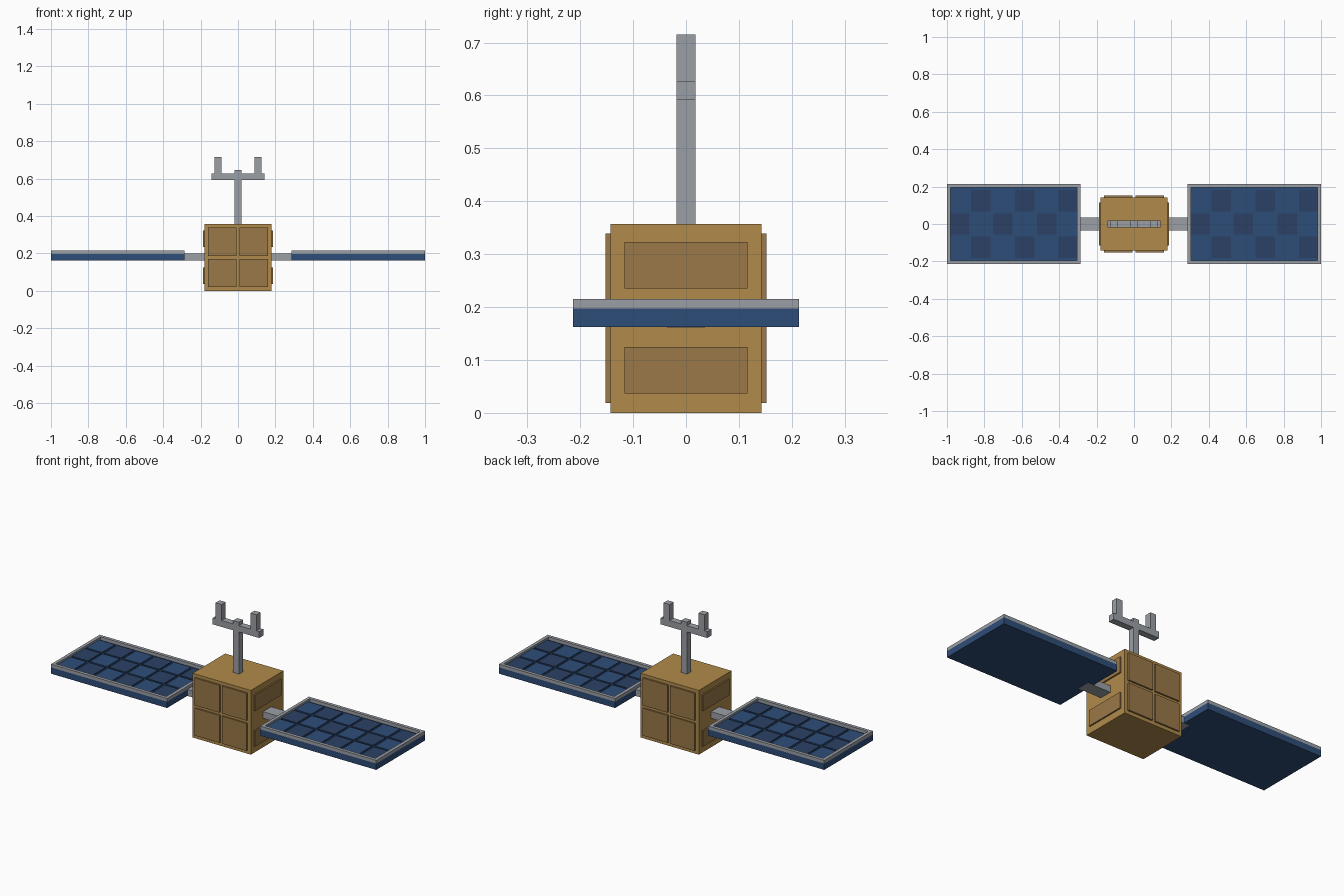
import bpy, bmesh
from mathutils import Matrix, Vector

if "Cube" in bpy.data.objects:
    bpy.data.objects.remove(bpy.data.objects["Cube"])


def material(name, r, g, b):
    m = bpy.data.materials.new(name)
    m.diffuse_color = (r, g, b, 1)
    m.use_nodes = True
    m.node_tree.nodes["Principled BSDF"].inputs["Base Color"].default_value = m.diffuse_color
    return m


gold = material("gold_foil", 0.44, 0.26, 0.07)
bronze = material("bronze_panel", 0.32, 0.19, 0.065)
blue = material("solar_blue", 0.027, 0.075, 0.19)
navy = material("solar_navy", 0.024, 0.053, 0.13)
grey = material("metal_grey", 0.33, 0.35, 0.38)


def boxes(name, spans, mat):
    """One object from boxes given as (x0, x1, y0, y1, z0, z1)."""
    bm = bmesh.new()
    for s in spans:
        lo, hi = Vector(s[0::2]), Vector(s[1::2])
        size = [abs(v) for v in hi - lo]
        bmesh.ops.create_cube(bm, size=1, matrix=Matrix.Translation((lo + hi) / 2)
                              @ Matrix.Diagonal((*size, 1)))
    me = bpy.data.meshes.new(name)
    bm.to_mesh(me)
    bm.free()
    me.materials.append(mat)
    ob = bpy.data.objects.new(name, me)
    bpy.context.collection.objects.link(ob)


# Body
boxes("body", [(-0.179, 0.179, -0.143, 0.143, 0, 0.357)], gold)

# Raised panels: four on the front and back, two on each side
for s, label in ((-1, "front"), (1, "back")):
    boxes(label + "_body_panels",
          [(x - 0.076, x + 0.076, s * 0.14, s * 0.152, z - 0.076, z + 0.076)
           for x in (-0.084, 0.084) for z in (0.095, 0.263)], bronze)
for s, label in ((-1, "left"), (1, "right")):
    boxes(label + "_body_panels",
          [(s * 0.175, s * 0.187, -0.116, 0.116, z - 0.044, z + 0.044)
           for z in (0.081, 0.279)], bronze)

# Antenna
w = 0.018
boxes("antenna_mast", [(-w, w, -w, w, 0.35, 0.645)], grey)
boxes("antenna_crossbar", [(-0.143, 0.143, -w, w, 0.591, 0.626)], grey)
boxes("antenna_prongs", [(x - w, x + w, -w, w, 0.62, 0.715)
                         for x in (-0.107, 0.107)], grey)

# Solar wings
for s, label in ((-1, "left"), (1, "right")):
    boxes(label + "_wing_strut", [(s * 0.17, s * 0.32, -0.036, 0.036, 0.1615, 0.198)], grey)
    boxes(label + "_wing_base", [(s * 0.286, s, -0.214, 0.214, 0.162, 0.197)], blue)
    boxes(label + "_wing_frame", [
        (s * 0.286, s, -0.214, -0.196, 0.197, 0.215),
        (s * 0.286, s, 0.196, 0.214, 0.197, 0.215),
        (s * 0.286, s * 0.304, -0.196, 0.196, 0.197, 0.215),
        (s * 0.982, s, -0.196, 0.196, 0.197, 0.215)], grey)
    # Checkered cells, 6 by 3
    for k, mat, shade in ((0, blue, "light"), (1, navy, "dark")):
        spans = []
        for i in range(6):
            for j in range(3):
                if (i + j) % 2 == k:
                    x, y = s * 0.643 + (i - 2.5) * 0.117, (j - 1) * 0.125
                    spans.append((x - 0.052, x + 0.052, y - 0.057, y + 0.057, 0.196, 0.204))
        boxes(f"{label}_wing_{shade}_cells", spans, mat)
